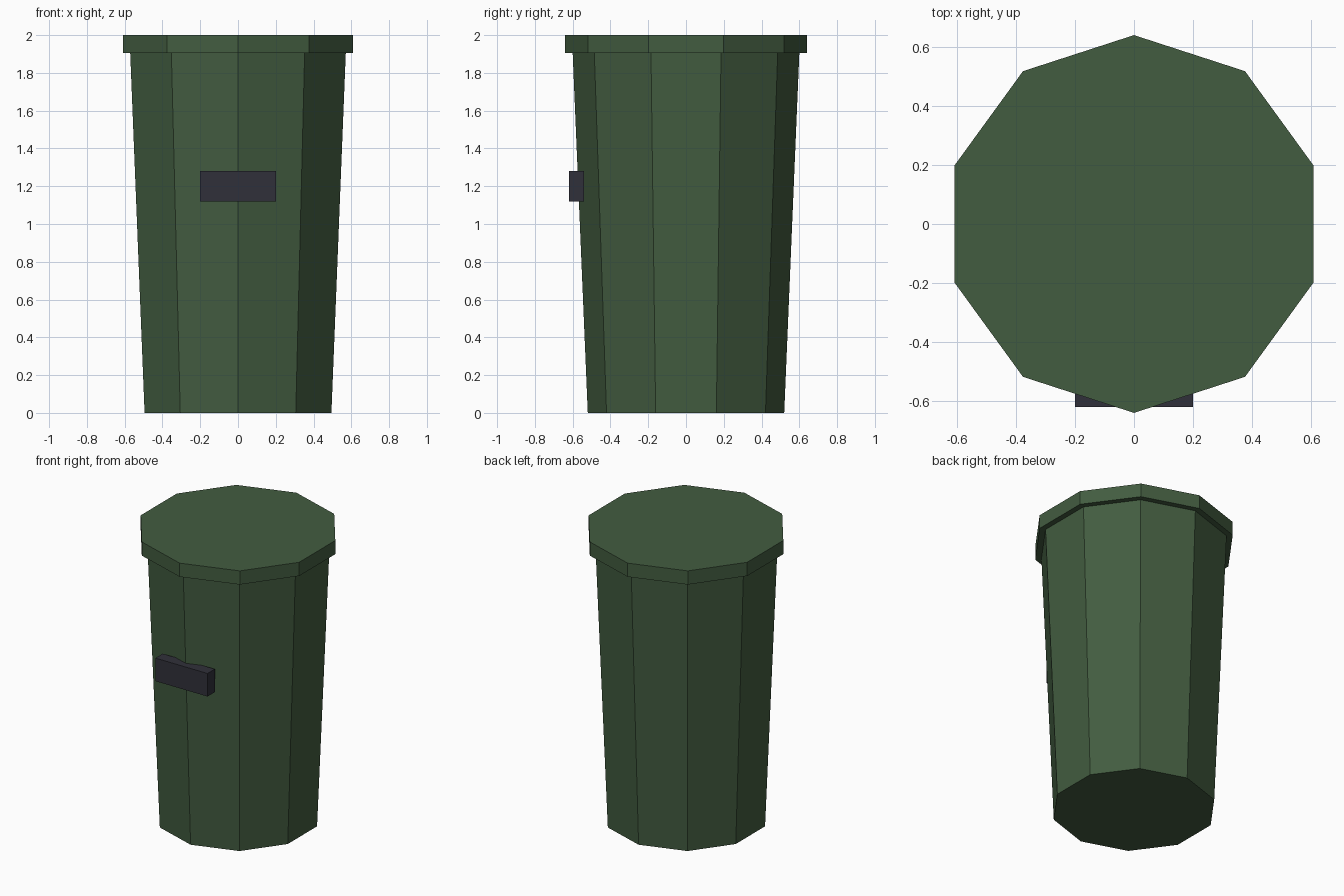
import bpy
import bmesh
from mathutils import Matrix

default_cube = bpy.data.objects.get("Cube")
if default_cube:
    bpy.data.objects.remove(default_cube, do_unlink=True)


def make_material(name, rgb):
    mat = bpy.data.materials.new(name)
    mat.use_nodes = True
    colour = (*rgb, 1.0)
    mat.diffuse_color = colour
    mat.node_tree.nodes["Principled BSDF"].inputs["Base Color"].default_value = colour
    return mat


def add_object(name, bm, mat):
    mesh = bpy.data.meshes.new(name)
    bm.to_mesh(mesh)
    bm.free()
    mesh.materials.append(mat)
    obj = bpy.data.objects.new(name, mesh)
    bpy.context.collection.objects.link(obj)
    return obj


def decagon(name, r_low, r_high, z_low, z_high, mat):
    """Closed ten-sided tapered drum with a corner facing the front."""
    bm = bmesh.new()
    bmesh.ops.create_cone(
        bm, cap_ends=True, segments=10, radius1=r_low, radius2=r_high,
        depth=z_high - z_low,
        matrix=Matrix.Translation((0, 0, (z_low + z_high) / 2)))
    return add_object(name, bm, mat)


def box(name, size, centre, mat):
    bm = bmesh.new()
    bmesh.ops.create_cube(
        bm, size=1,
        matrix=Matrix.Translation(centre) @ Matrix.Diagonal((*size, 1)))
    return add_object(name, bm, mat)


green = make_material("dark green", (0.055, 0.107, 0.051))
charcoal = make_material("charcoal", (0.03, 0.03, 0.042))

# Tapered bin body and overhanging lid
decagon("bin_body", 0.52, 0.60, 0.0, 1.905, green)
decagon("lid", 0.64, 0.64, 1.905, 2.0, green)

# Handle plate set into the front corner
box("front_handle", (0.40, 0.08, 0.16), (0, -0.58, 1.20), charcoal)
